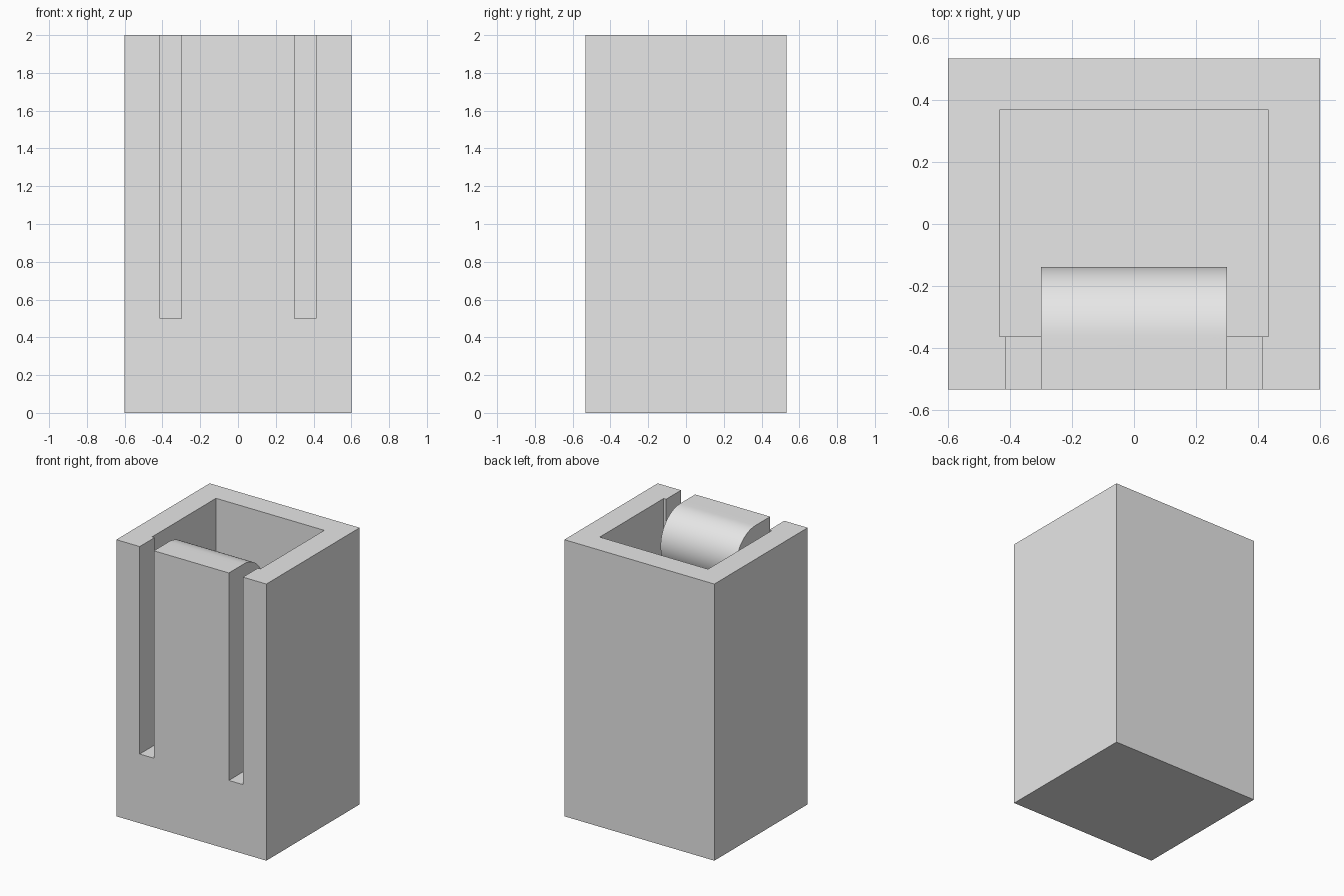
import bpy
import bmesh
from math import pi, sin, cos, radians

cube = bpy.data.objects.get("Cube")
if cube:
    bpy.data.objects.remove(cube, do_unlink=True)

grey = bpy.data.materials.new("plain_grey")
grey.use_nodes = True
colour = (0.8, 0.8, 0.8, 1)
grey.diffuse_color = colour
grey.node_tree.nodes["Principled BSDF"].inputs["Base Color"].default_value = colour

HALF_X, HALF_Y, HEIGHT = 0.6, 0.533, 2.0
INNER_X, INNER_FRONT, INNER_BACK, FLOOR = 0.433, -0.363, 0.367, 0.167
TAB_X, SLOT_X, SLOT_Z = 0.3, 0.413, 0.5
HOOK_R = 0.225


def prism(name, profile, x0, x1):
    """Extrude a (y, z) outline along x."""
    bm = bmesh.new()
    face = bm.faces.new([bm.verts.new((x0, y, z)) for y, z in profile])
    out = bmesh.ops.extrude_face_region(bm, geom=[face])
    moved = [v for v in out["geom"] if isinstance(v, bmesh.types.BMVert)]
    bmesh.ops.translate(bm, verts=moved, vec=(x1 - x0, 0, 0))
    bmesh.ops.recalc_face_normals(bm, faces=bm.faces)
    mesh = bpy.data.meshes.new(name)
    bm.to_mesh(mesh)
    bm.free()
    mesh.materials.append(grey)
    obj = bpy.data.objects.new(name, mesh)
    bpy.context.collection.objects.link(obj)
    return obj


def box(name, x0, x1, y0, y1, z0, z1):
    return prism(name, [(y0, z0), (y1, z0), (y1, z1), (y0, z1)], x0, x1)


def combine(target, tool, operation):
    """Apply one boolean and discard the helper."""
    mod = target.modifiers.new(tool.name, "BOOLEAN")
    mod.operation, mod.object, mod.solver = operation, tool, "EXACT"
    bpy.context.view_layer.objects.active = target
    bpy.ops.object.modifier_apply(modifier=mod.name)
    bpy.data.objects.remove(tool, do_unlink=True)


# Open container with a deep pocket
body = box("container", -HALF_X, HALF_X, -HALF_Y, HALF_Y, 0, HEIGHT)
combine(body, box("pocket", -INNER_X, INNER_X, INNER_FRONT, INNER_BACK,
                  FLOOR, HEIGHT + 0.1), "DIFFERENCE")

# Two slots free a springy tab in the front wall
for side in (-1, 1):
    x0, x1 = sorted((side * TAB_X, side * SLOT_X))
    combine(body, box("slot", x0, x1, -HALF_Y - 0.1, INNER_FRONT + 0.05,
                      SLOT_Z, HEIGHT + 0.1), "DIFFERENCE")

# Rounded catch on the inside of the tab
steps = 32
arc = [(INNER_FRONT + HOOK_R * sin(pi * i / steps),
        HEIGHT - HOOK_R + HOOK_R * cos(pi * i / steps)) for i in range(steps + 1)]
root = INNER_FRONT - 0.05
catch = prism("catch", [(root, HEIGHT)] + arc + [(root, HEIGHT - 2 * HOOK_R)],
              -TAB_X, TAB_X)
combine(body, catch, "UNION")

bpy.ops.object.select_all(action="DESELECT")
body.select_set(True)
bpy.context.view_layer.objects.active = body
bpy.ops.object.shade_smooth_by_angle(angle=radians(30))
